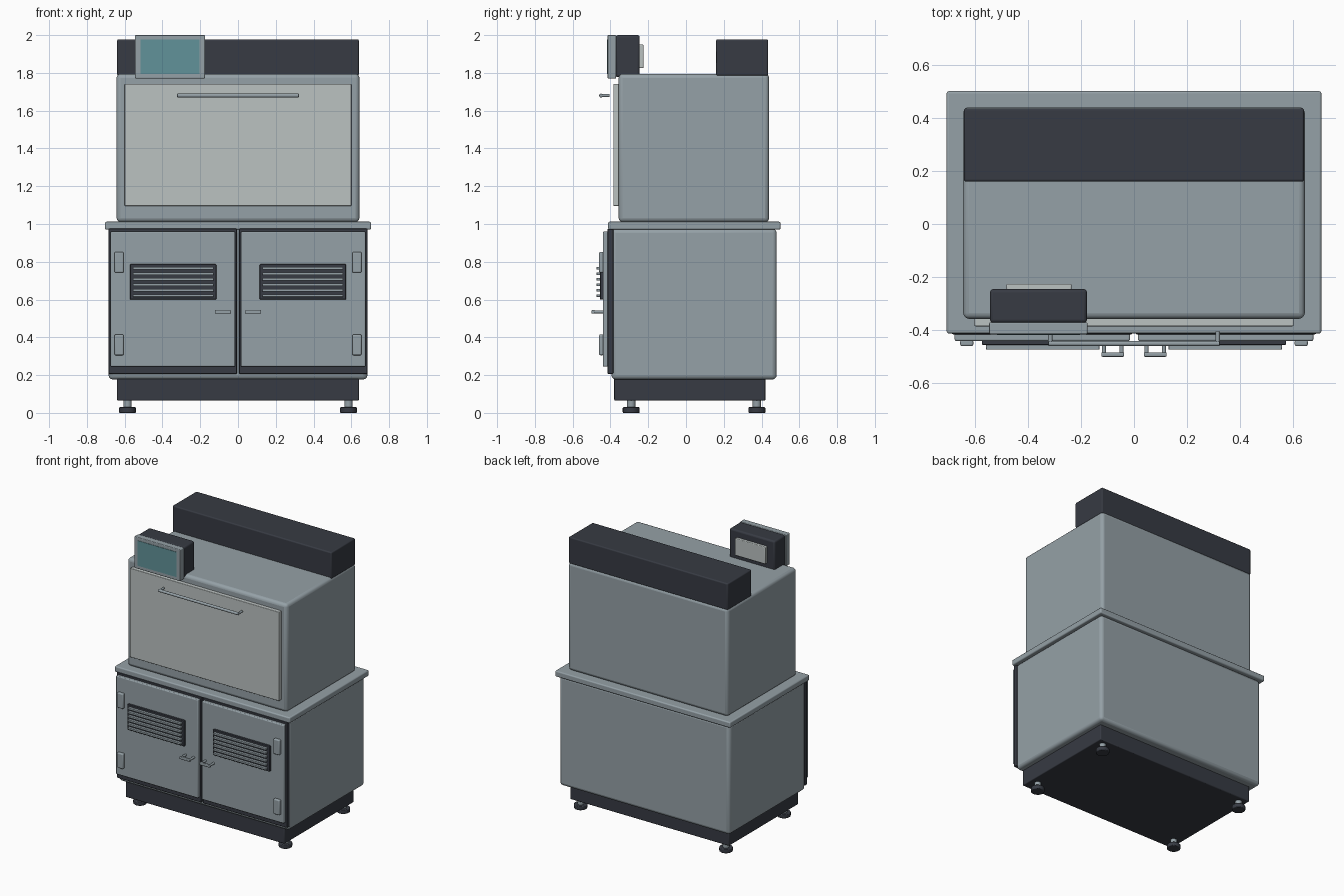
import bpy, math

if "Cube" in bpy.data.objects:
    bpy.data.objects.remove(bpy.data.objects["Cube"])


def material(name, rgb):
    m = bpy.data.materials.new(name)
    m.diffuse_color = (*rgb, 1.0)
    m.use_nodes = True
    m.node_tree.nodes["Principled BSDF"].inputs["Base Color"].default_value = m.diffuse_color
    return m


GREY = material("steel grey", (0.30, 0.355, 0.385))
DARK = material("charcoal", (0.038, 0.043, 0.056))
PALE = material("pale panel", (0.50, 0.54, 0.535))
TEAL = material("screen teal", (0.12, 0.29, 0.32))


def finish(obj, name, mat, bevel=0.0):
    obj.name = name
    obj.data.materials.append(mat)
    if bevel:
        mod = obj.modifiers.new("rounded_edges", 'BEVEL')
        mod.width = bevel
        mod.segments = 3
        mod.limit_method = 'ANGLE'
    bpy.ops.object.shade_smooth_by_angle(angle=math.radians(35))
    return obj


def box(name, x, y, z, mat, bevel=0.0):
    """Box from (min, max) ranges on each axis."""
    centre = [(a + b) / 2 for a, b in (x, y, z)]
    bpy.ops.mesh.primitive_cube_add(size=1, location=centre)
    obj = bpy.context.object
    obj.scale = [b - a for a, b in (x, y, z)]
    bpy.ops.object.transform_apply(location=False, rotation=False, scale=True)
    return finish(obj, name, mat, bevel)


def rod(name, centre, radius, length, axis, mat, bevel=0.0):
    rot = {'x': (0, math.pi / 2, 0), 'y': (math.pi / 2, 0, 0), 'z': (0, 0, 0)}[axis]
    bpy.ops.mesh.primitive_cylinder_add(vertices=20, radius=radius, depth=length,
                                        location=centre, rotation=rot)
    return finish(bpy.context.object, name, mat, bevel)


def span(side, a, b):
    """Mirror an x range to the chosen side."""
    return tuple(sorted((side * a, side * b)))


# Levelling feet and plinth
for x in (-0.585, 0.585):
    for y in (-0.29, 0.375):
        rod("foot_pad", (x, y, 0.015), 0.045, 0.03, 'z', DARK, 0.005)
        rod("foot_stem", (x, y, 0.05), 0.022, 0.05, 'z', GREY)
box("plinth", (-0.64, 0.64), (-0.38, 0.42), (0.065, 0.19), DARK, 0.006)

# Lower cabinet, worktop and upper housing
box("cabinet", (-0.685, 0.685), (-0.395, 0.48), (0.177, 0.975), GREY, 0.022)
box("worktop", (-0.705, 0.705), (-0.412, 0.50), (0.97, 1.012), GREY, 0.008)
box("upper_housing", (-0.643, 0.643), (-0.357, 0.44), (1.01, 1.795), GREY, 0.022)
box("rear_hood", (-0.64, 0.64), (0.16, 0.435), (1.785, 1.978), DARK, 0.008)

# Front panel with its long pull bar
box("front_panel", (-0.60, 0.60), (-0.385, -0.35), (1.095, 1.742), PALE, 0.004)
rod("panel_handle", (0, -0.45, 1.68), 0.01, 0.645, 'x', GREY, 0.003)
for x in (-0.315, 0.315):
    rod("panel_handle_post", (x, -0.427, 1.68), 0.008, 0.045, 'y', GREY)

# Mirrored cabinet doors
for s in (-1, 1):
    box("door_seal", span(s, 0.006, 0.685), (-0.415, -0.385), (0.207, 0.975), DARK, 0.004)
    box("door", span(s, 0.015, 0.675), (-0.44, -0.41), (0.245, 0.96), GREY, 0.006)

    # Louvred vent
    box("vent_frame", span(s, 0.115, 0.572), (-0.455, -0.435), (0.60, 0.787), DARK, 0.004)
    for i in range(6):
        z = 0.621 + 0.029 * i
        box("vent_slat", span(s, 0.13, 0.557), (-0.473, -0.452), (z - 0.007, z + 0.007),
            GREY, 0.002)

    # Hinges
    for z in (0.305, 0.742):
        box("hinge", span(s, 0.605, 0.654), (-0.46, -0.435), (z, z + 0.11), GREY, 0.007)

    # Small door handle
    box("door_handle", span(s, 0.037, 0.123), (-0.50, -0.483), (0.525, 0.545), GREY, 0.005)
    for x in (0.047, 0.113):
        rod("door_handle_post", (s * x, -0.465, 0.535), 0.008, 0.05, 'y', GREY)

# Control display
box("display_body", (-0.542, -0.177), (-0.372, -0.245), (1.777, 2.0), DARK, 0.012)
box("display_bezel", (-0.545, -0.175), (-0.415, -0.37), (1.77, 2.0), GREY, 0.005)
box("display_screen", (-0.515, -0.203), (-0.418, -0.41), (1.795, 1.977), TEAL)
box("display_back_plate", (-0.48, -0.235), (-0.25, -0.225), (1.825, 1.95), PALE, 0.005)
